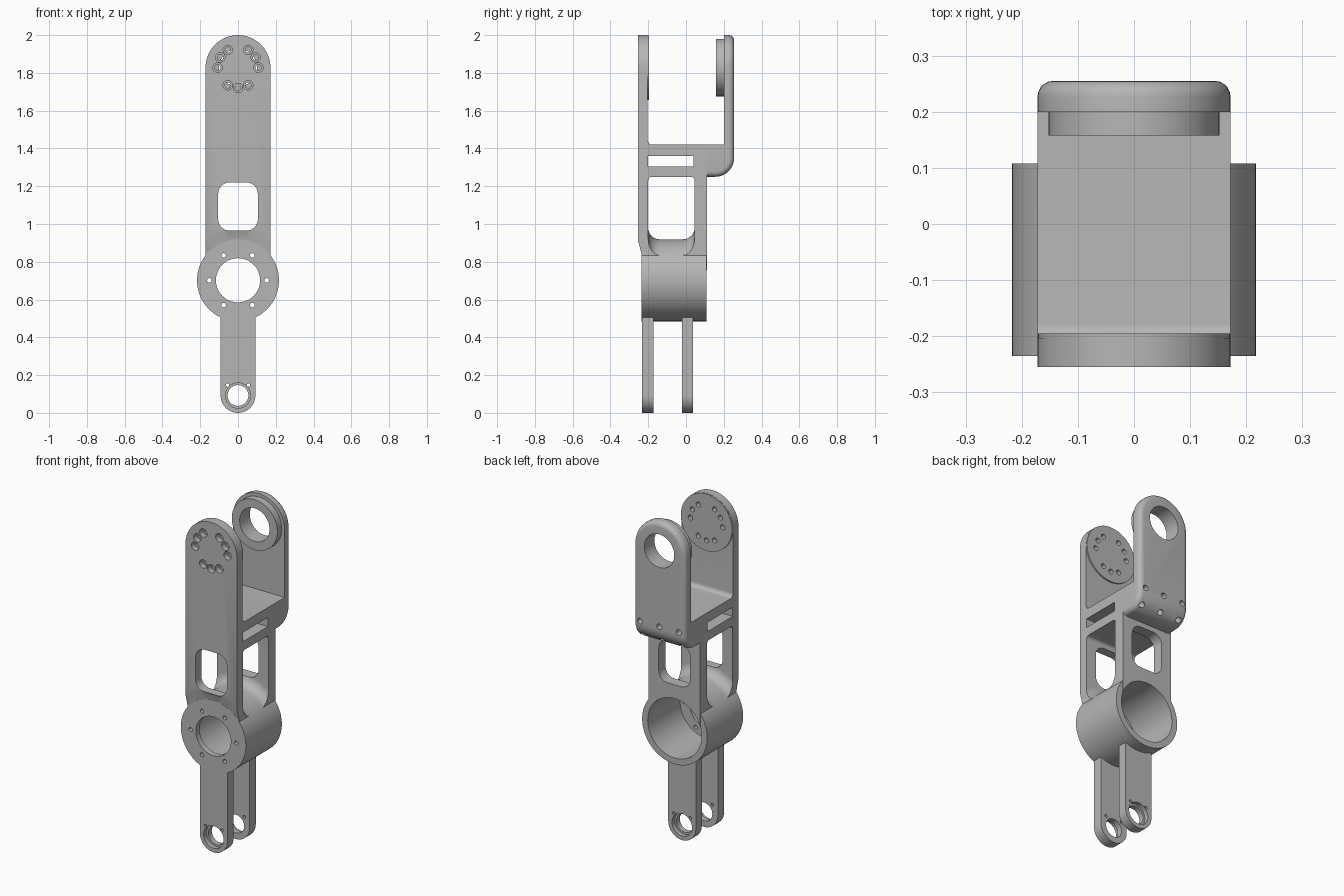
import bpy, bmesh
from math import pi, sin, cos, radians
from mathutils import Vector

cube = bpy.data.objects.get("Cube")
if cube:
    bpy.data.objects.remove(cube, do_unlink=True)

metal = bpy.data.materials.new("grey_metal")
metal.use_nodes = True
grey = (0.47, 0.47, 0.47, 1)
metal.diffuse_color = grey
metal.node_tree.nodes["Principled BSDF"].inputs["Base Color"].default_value = grey

HALF = 0.172            # half width of the link
EYE_Z, HUB_Z, PIN_Z = 1.828, 0.702, 0.092


def finish(name, bm):
    bmesh.ops.recalc_face_normals(bm, faces=bm.faces)
    mesh = bpy.data.meshes.new(name)
    bm.to_mesh(mesh)
    bm.free()
    mesh.materials.append(metal)
    obj = bpy.data.objects.new(name, mesh)
    bpy.context.collection.objects.link(obj)
    return obj


def arc(cx, cy, r, start, end, n):
    return [(cx + r * cos(radians(start + (end - start) * i / n)),
             cy + r * sin(radians(start + (end - start) * i / n))) for i in range(n + 1)]


def rounded(u0, u1, v0, v1, r, n=8):
    return (arc(u1 - r, v1 - r, r, 0, 90, n) + arc(u0 + r, v1 - r, r, 90, 180, n)
            + arc(u0 + r, v0 + r, r, 180, 270, n) + arc(u1 - r, v0 + r, r, 270, 360, n))


def box_outline(u0, u1, v0, v1):
    return [(u0, v0), (u1, v0), (u1, v1), (u0, v1)]


def prism_bm(points, axis, a, b):
    bm = bmesh.new()
    place = (lambda u, v, t: (t, u, v)) if axis == "x" else (lambda u, v, t: (u, t, v))
    low, high = [[bm.verts.new(place(u, v, t)) for u, v in points] for t in (a, b)]
    bm.faces.new(low)
    bm.faces.new(high)
    n = len(points)
    for i in range(n):
        j = (i + 1) % n
        bm.faces.new((low[i], low[j], high[j], high[i]))
    bmesh.ops.recalc_face_normals(bm, faces=bm.faces)
    return bm


def prism(name, points, axis, a, b):
    return finish(name, prism_bm(points, axis, a, b))


def cylinder(name, r, a, b, sides=64):
    a, b = Vector(a), Vector(b)
    bm = bmesh.new()
    bmesh.ops.create_cone(bm, cap_ends=True, segments=sides, radius1=r, radius2=r,
                          depth=(b - a).length)
    turn = (b - a).to_track_quat("Z", "Y").to_matrix()
    bmesh.ops.transform(bm, matrix=turn.to_4x4(), verts=bm.verts)
    bmesh.ops.translate(bm, vec=(a + b) / 2, verts=bm.verts)
    return finish(name, bm)


def along_y(name, r, x, z, y0, y1, sides=64):
    return cylinder(name, r, (x, y0, z), (x, y1, z), sides)


def hub_lathe(loop, steps=96):
    """Ring around the hub axis from a closed loop of (y, radius)."""
    bm = bmesh.new()
    rings = [[bm.verts.new((r * cos(2 * pi * s / steps), y, HUB_Z + r * sin(2 * pi * s / steps)))
              for y, r in loop] for s in range(steps)]
    for s in range(steps):
        p, q = rings[s], rings[(s + 1) % steps]
        for i in range(len(loop)):
            j = (i + 1) % len(loop)
            bm.faces.new((p[i], p[j], q[j], q[i]))
    return finish("cutter", bm)


def cut(obj, *cutters):
    for cutter in cutters:
        cutter.hide_render = True
        mod = obj.modifiers.new("cut", "BOOLEAN")
        mod.operation, mod.solver, mod.object = "DIFFERENCE", "EXACT", cutter
        bpy.context.view_layer.objects.active = obj
        bpy.ops.object.modifier_apply(modifier=mod.name)
        bpy.data.objects.remove(cutter, do_unlink=True)


def arch(bottom):
    return [(-HALF, bottom), (HALF, bottom)] + arc(0, EYE_Z, HALF, 0, 180, 28)


def hub_bores():
    return [along_y("cutter", 0.18, 0, HUB_Z, -0.2, 0.3),
            along_y("cutter", 0.117, 0, HUB_Z, -0.4, 0.0)]


def flange_holes():
    cutters = []
    for angle in (-120, -90, -60, 0, 30, 60, 120, 150, 180):
        x = 0.108 * cos(radians(angle))
        z = EYE_Z + 0.108 * sin(radians(angle))
        cutters.append(along_y("cutter", 0.025, x, z, -0.3, -0.222, 24))
        cutters.append(along_y("cutter", 0.015, x, z, -0.26, -0.15, 24))
    return cutters


# Link body: tall front plate, bridge and short back plate
body = prism("link_body", arch(0.75), "y", -0.255, 0.11)
cut(body,
    prism("cutter", rounded(-0.203, 0.4, 1.42, 2.2, 0.025), "x", -0.5, 0.5),
    hub_lathe(rounded(-0.2, 0.045, 0.217, 0.5, 0.06)),
    prism("cutter", rounded(-0.2, 0.045, 0.99, 1.25, 0.02), "x", -0.5, 0.5),
    prism("cutter", box_outline(-0.2, 0.04, 1.305, 1.36), "x", -0.5, 0.5),
    prism("cutter", rounded(-0.105, 0.105, 0.965, 1.22, 0.06), "y", -0.5, 0.5),
    hub_lathe([(-0.234, 0.08), (-0.234, 0.217), (-0.3, 0.392), (-0.3, 0.08)]),
    *hub_bores(), *flange_holes())

# Round mounting pad on the inside of the front plate
pad = along_y("mounting_pad", HALF - 0.001, 0, EYE_Z, -0.21, -0.195)
cut(pad, *flange_holes())

# Rear arm with a rounded heel and softened outer rim
bm = prism_bm(arch(1.25), "y", 0.108, 0.255)
heel = [e for e in bm.edges
        if all(v.co.y > 0.25 and v.co.z < 1.26 for v in e.verts)]
bmesh.ops.bevel(bm, geom=heel, offset=0.1, segments=10, profile=0.5, affect="EDGES")
bm.normal_update()


def is_outer(f):
    return abs(f.normal.x) < 0.01 and (f.normal.y > 0.05 or f.normal.z < -0.9)


def is_side(f):
    return abs(f.normal.y) < 0.01 and f.normal.z > -0.9


rim = [e for e in bm.edges if len(e.link_faces) == 2
       and any(map(is_outer, e.link_faces)) and any(map(is_side, e.link_faces))]
bmesh.ops.bevel(bm, geom=rim, offset=0.028, segments=5, profile=0.5,
                affect="EDGES", clamp_overlap=False)
arm = finish("rear_arm", bm)
cut(arm, prism("cutter", box_outline(0.0, 0.2, 1.42, 2.2), "x", -0.5, 0.5),
    along_y("cutter", 0.1, 0, EYE_Z, 0.1, 0.4))
for x in (-0.13, 0, 0.13):
    cut(arm, along_y("cutter", 0.017, x, 1.37, 0.215, 0.3, 20),
        cylinder("cutter", 0.017, (x, 0.19, 1.31), (x, 0.26, 1.24), 20))

# Raised bearing ring on the inside of the rear arm
ring = along_y("bearing_ring", 0.152, 0, EYE_Z, 0.158, 0.205)
cut(ring, along_y("cutter", 0.1, 0, EYE_Z, 0.1, 0.4))

# Motor barrel with open back and bolt circle in the front wall
barrel = along_y("motor_barrel", 0.217, 0, HUB_Z, -0.235, 0.108, 96)
cut(barrel, *hub_bores())
for i in range(6):
    x, z = 0.152 * cos(i * pi / 3), HUB_Z + 0.152 * sin(i * pi / 3)
    for part in (barrel, body):
        cut(part, along_y("cutter", 0.012, x, z, -0.3, -0.19, 16))

# Two lower prongs, each with a bearing seat on its outer face
for name, y0, y1, seat in (("front_prong", -0.232, -0.172, (-0.3, -0.205)),
                           ("back_prong", -0.02, 0.038, (0.012, 0.1))):
    outline = [(0.092, 0.515), (-0.092, 0.515)] + arc(0, PIN_Z, 0.092, 180, 360, 28)
    prong = prism(name, outline, "y", y0, y1)
    cut(prong, along_y("cutter", 0.055, 0, PIN_Z, -0.4, 0.2, 48),
        along_y("cutter", 0.067, 0, PIN_Z, *seat, 48),
        *[along_y("cutter", 0.009, x, 0.147, -0.4, 0.2, 12) for x in (-0.055, 0.055)])

# Smooth the round surfaces, keep machined edges crisp
for obj in bpy.context.collection.objects:
    if obj.type == "MESH" and metal.name in obj.data.materials:
        bpy.ops.object.select_all(action="DESELECT")
        obj.select_set(True)
        bpy.context.view_layer.objects.active = obj
        bpy.ops.object.shade_smooth_by_angle(angle=radians(30))
